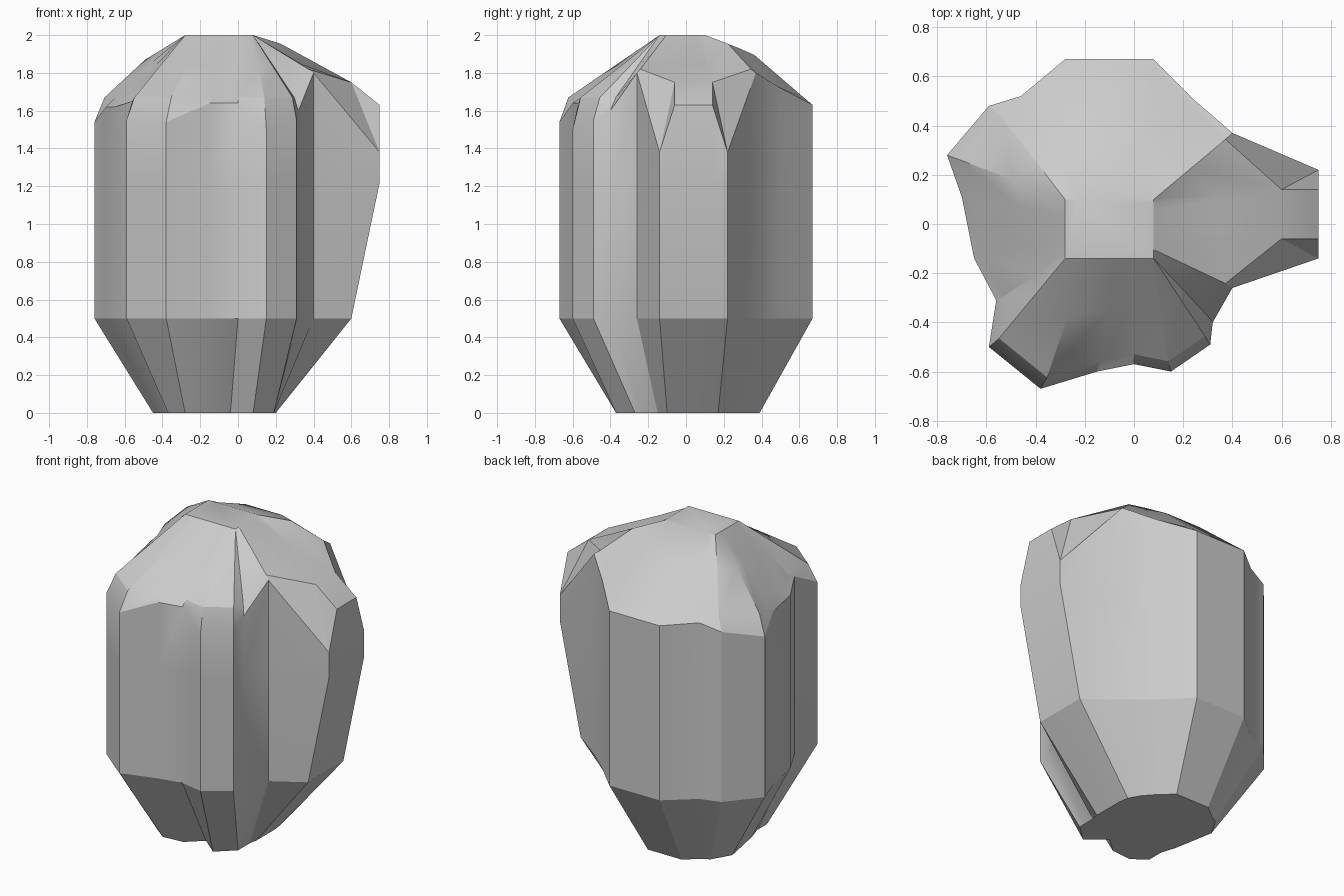
import bpy, bmesh, math

if "Cube" in bpy.data.objects:
    bpy.data.objects.remove(bpy.data.objects["Cube"])

# Plan outline: x, y at full width, x, y at the base, height of the upper rim
OUTLINE = [
    (.75, -.14, .20, -.10, 1.38), (.75, -.06, .20, -.04, 1.63),
    (.75, .14, .20, .10, 1.63), (.75, .22, .19, .17, 1.38),
    (.40, .37, .15, .24, 1.80), (.25, .50, .08, .32, 1.72),
    (.08, .67, .00, .39, 1.63), (-.28, .67, -.24, .39, 1.63),
    (-.46, .52, -.33, .32, 1.64), (-.59, .48, -.38, .29, 1.60),
    (-.76, .28, -.45, .17, 1.54), (-.70, .11, -.43, .06, 1.62),
    (-.65, -.14, -.40, -.10, 1.62), (-.56, -.31, -.37, -.20, 1.65),
    (-.59, -.50, -.37, -.30, 1.55), (-.38, -.67, -.28, -.37, 1.54),
    (-.15, -.60, -.14, -.36, 1.64), (.00, -.57, -.04, -.27, 1.64),
    (.15, -.60, .08, -.37, 1.50), (.31, -.49, .19, -.27, 1.55),
    (.32, -.40, .19, -.23, 1.60), (.40, -.26, .19, -.15, 1.80),
]


def clamp(v, lo, hi):
    return max(lo, min(hi, v))


def column(x, y, bx, by, rim):
    """One vertical run of points from the base up to the flat cap."""
    lobe = x > .7
    pts = [(bx, by, 0), (.60 if lobe else x, y, .5),
           (x, y, 1.22), (x, y, rim)]
    # chamfer above the rim
    if lobe:
        sx, sy, sz = .60, (-.06 if y < 0 else .14), 1.75
    else:
        sx, sy, sz = x * .93, y * .93, max(rim + .02, 1.67)
    # cap edge, and a slightly bulging midpoint on the slope
    cx, cy = clamp(x * .5, -.28, .08), clamp(y * .4, -.14, .10)
    bulge = -.03 if lobe else .12 * clamp(y, 0, .5)
    mid = ((sx + cx) / 2, (sy + cy) / 2, (sz + 2) / 2 + bulge)
    return pts + [(sx, sy, sz), mid, (cx, cy, 2)]


# Faceted boulder body lofted from the columns
bm = bmesh.new()
cols = [[bm.verts.new(p) for p in column(*row)] for row in OUTLINE]
for a, b in zip(cols, cols[1:] + cols[:1]):
    for i in range(len(a) - 1):
        bm.faces.new((a[i], b[i], b[i + 1], a[i + 1]))
bm.faces.new([c[0] for c in reversed(cols)])
bm.faces.new([c[-1] for c in cols])
bmesh.ops.remove_doubles(bm, verts=bm.verts, dist=.002)
bmesh.ops.recalc_face_normals(bm, faces=bm.faces)

mesh = bpy.data.meshes.new("boulder")
bm.to_mesh(mesh)
bm.free()
boulder = bpy.data.objects.new("boulder", mesh)
bpy.context.collection.objects.link(boulder)
bpy.context.view_layer.objects.active = boulder
boulder.select_set(True)
bpy.ops.object.shade_smooth_by_angle(angle=math.radians(25))
